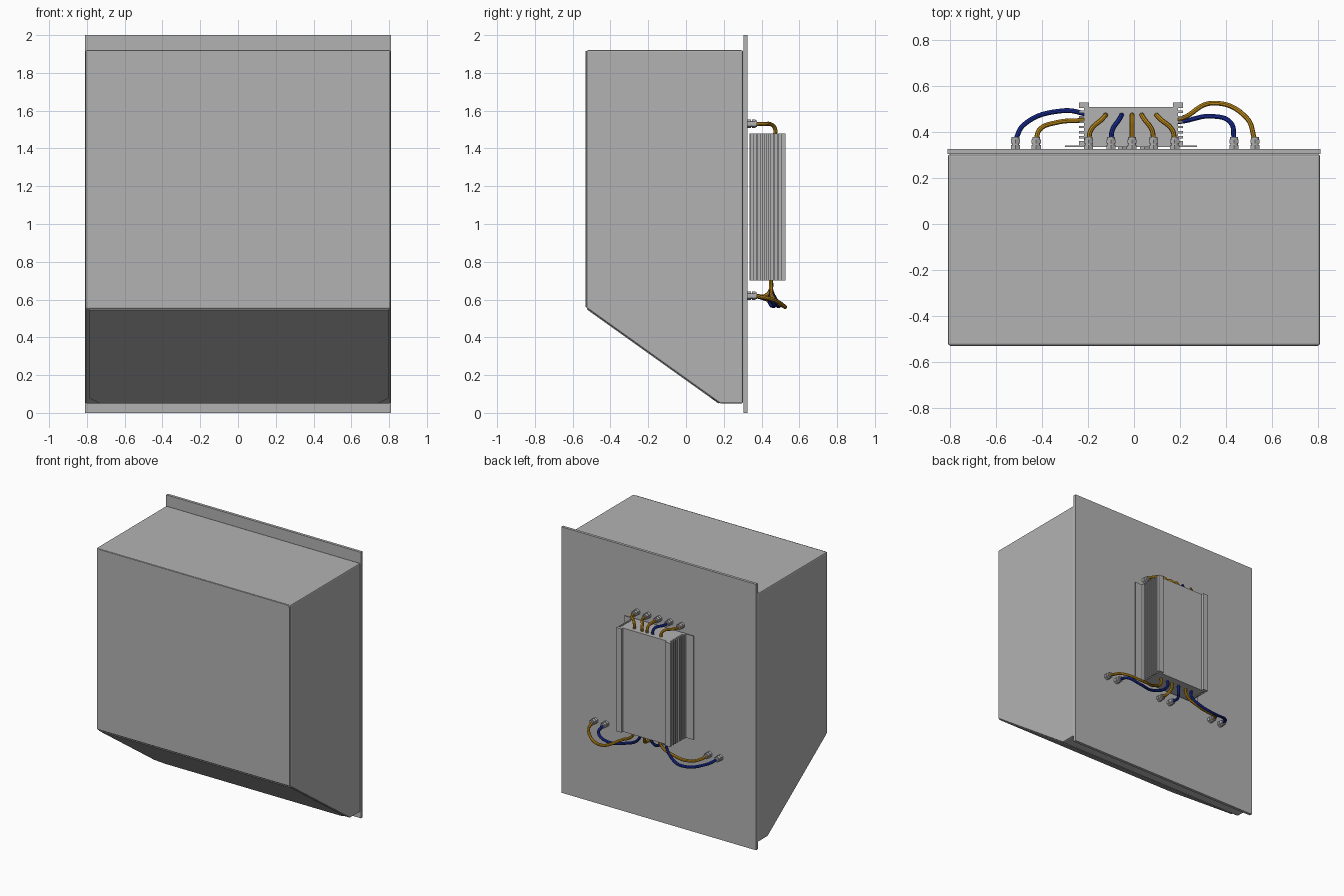
import bpy, bmesh, math
from mathutils import Vector, Matrix

cube = bpy.data.objects.get("Cube")
if cube:
    bpy.data.objects.remove(cube, do_unlink=True)


def material(name, rgb):
    m = bpy.data.materials.new(name)
    m.use_nodes = True
    m.diffuse_color = (*rgb, 1)
    m.node_tree.nodes["Principled BSDF"].inputs["Base Color"].default_value = (*rgb, 1)
    return m


GREY = material("sheet metal grey", (0.45, 0.45, 0.45))
ORANGE = material("orange cable", (0.5, 0.25, 0.01))
BLUE = material("blue cable", (0.01, 0.025, 0.3))


def add_mesh(name, bm, mat):
    bmesh.ops.recalc_face_normals(bm, faces=bm.faces)
    me = bpy.data.meshes.new(name)
    bm.to_mesh(me)
    bm.free()
    me.materials.append(mat)
    ob = bpy.data.objects.new(name, me)
    bpy.context.collection.objects.link(ob)
    return ob


def prism(name, points, depth, mat=GREY, bevel=0):
    """Extrude a closed loop of 3D points along a depth vector."""
    bm = bmesh.new()
    face = bm.faces.new([bm.verts.new(p) for p in points])
    ext = bmesh.ops.extrude_face_region(bm, geom=[face])
    verts = [v for v in ext["geom"] if isinstance(v, bmesh.types.BMVert)]
    bmesh.ops.translate(bm, verts=verts, vec=depth)
    ob = add_mesh(name, bm, mat)
    if bevel:
        mod = ob.modifiers.new("rounded edges", "BEVEL")
        mod.width, mod.segments = bevel, 2
    return ob


def box(name, x0, x1, y0, y1, z0, z1):
    return prism(name, [(x0, y0, z0), (x1, y0, z0), (x1, y1, z0), (x0, y1, z0)],
                 (0, 0, z1 - z0))


# Cabinet and back panel
W = 0.808
profile = [(-0.527, 1.92), (0.302, 1.92), (0.302, 0.05), (0.18, 0.05), (-0.527, 0.555)]
prism("cabinet_body", [(-W, y, z) for y, z in profile], (2 * W, 0, 0), bevel=0.008)
box("back_panel", -0.81, 0.81, 0.304, 0.325, 0, 2)

# Sheet covers on the front and the sloping underside
prism("front_cover", [(-0.8, -0.527, 0.56), (0.8, -0.527, 0.56), (0.8, -0.527, 1.9),
                      (0.785, -0.527, 1.915), (-0.785, -0.527, 1.915), (-0.8, -0.527, 1.9)],
      (0, -0.004, 0))
top, low = Vector((0, -0.52, 0.55)), Vector((0, 0.175, 0.0536))
outline = [(-0.79, 0), (0.8, 0), (0.8, 0.94), (0.74, 1), (-0.73, 1), (-0.79, 0.94)]
slope = (low - top).normalized()
prism("slope_cover", [top.lerp(low, t) + Vector((x, 0, 0)) for x, t in outline],
      Vector((0, slope.z, -slope.y)) * 0.005)

# Finned converter housing, extruded upright
CX, BOTTOM, TOP = -0.013, 0.70, 1.48
half = [(0.225, 0.341), (0.225, 0.36)]
for i in range(7):
    y = 0.36 + i * 0.022
    half += [(0.205, y), (0.205, y + 0.012), (0.225, y + 0.012), (0.225, y + 0.022)]
half += [(0.225, 0.527), (0.182, 0.527), (0.182, 0.508)]
loop = half + [(-x, y) for x, y in reversed(half)]
prism("converter_housing", [(CX + x, y, BOTTOM) for x, y in loop], (0, 0, TOP - BOTTOM))
box("converter_mounting_plate", CX - 0.287, CX + 0.287, 0.335, 0.341, BOTTOM, TOP)


# Cable glands: hex base, neck, hex cap and round collar
def gland(x, z):
    bm = bmesh.new()
    for y, r, h, sides in [(0.334, 0.023, 0.018, 6), (0.346, 0.016, 0.008, 16),
                           (0.358, 0.023, 0.018, 6), (0.371, 0.017, 0.012, 16)]:
        spin = Matrix.Translation((x, y, z)) @ Matrix.Rotation(math.pi / 2, 4, "X")
        bmesh.ops.create_cone(bm, cap_ends=True, segments=sides, radius1=r, radius2=r,
                              depth=h, matrix=spin)
    add_mesh("cable_gland", bm, GREY)


def cable(name, points, mat):
    cu = bpy.data.curves.new(name, "CURVE")
    cu.dimensions = "3D"
    cu.bevel_depth, cu.bevel_resolution, cu.resolution_u = 0.0105, 2, 8
    cu.use_fill_caps = True
    sp = cu.splines.new("BEZIER")
    sp.bezier_points.add(len(points) - 1)
    for bp, p in zip(sp.bezier_points, points):
        bp.co = p
        bp.handle_left_type = bp.handle_right_type = "AUTO"
    cu.materials.append(mat)
    ob = bpy.data.objects.new(name, cu)
    bpy.context.collection.objects.link(ob)
    bpy.ops.object.select_all(action="DESELECT")
    ob.select_set(True)
    bpy.context.view_layer.objects.active = ob
    bpy.ops.object.convert(target="MESH")
    bpy.ops.object.shade_smooth_by_angle()


# Upper cables bend from the panel down into the housing
Z_UP, Z_LOW = 1.53, 0.62
for x, end, mat in [(-0.197, -0.125, ORANGE), (-0.1, -0.055, BLUE), (-0.008, -0.008, ORANGE),
                    (0.085, 0.035, ORANGE), (0.177, 0.1, ORANGE)]:
    gland(x, Z_UP)
    mid = (x + end) / 2
    cable("upper_cable", [(x, 0.365, Z_UP), (x + (mid - x) * 0.3, 0.41, Z_UP),
                          (mid + (end - mid) * 0.6, 0.455, Z_UP - 0.005),
                          (end, 0.471, Z_UP - 0.025), (end, 0.472, TOP - 0.01)], mat)

# Lower cables sweep sideways and up into the underside of the housing
lower = [
    (0.525, ORANGE, [(0.49, 0.46, 0.60), (0.34, 0.525, 0.56), (0.21, 0.46, 0.61)], 0.13),
    (0.435, BLUE, [(0.42, 0.44, 0.60), (0.34, 0.468, 0.57), (0.2, 0.445, 0.58)], 0.07),
    (0.045, ORANGE, [(0.045, 0.42, 0.62)], 0.03),
    (-0.05, BLUE, [(-0.05, 0.42, 0.62)], -0.03),
    (-0.425, ORANGE, [(-0.41, 0.41, 0.61), (-0.34, 0.44, 0.59), (-0.22, 0.45, 0.60)], -0.1),
    (-0.515, BLUE, [(-0.48, 0.43, 0.60), (-0.31, 0.492, 0.565), (-0.22, 0.48, 0.59)], -0.15),
]
for x, mat, path, end in lower:
    gland(x, Z_LOW)
    cable("lower_cable", [(x, 0.365, Z_LOW), *path, (end, 0.45, 0.66),
                          (end, 0.45, BOTTOM + 0.01)], mat)
